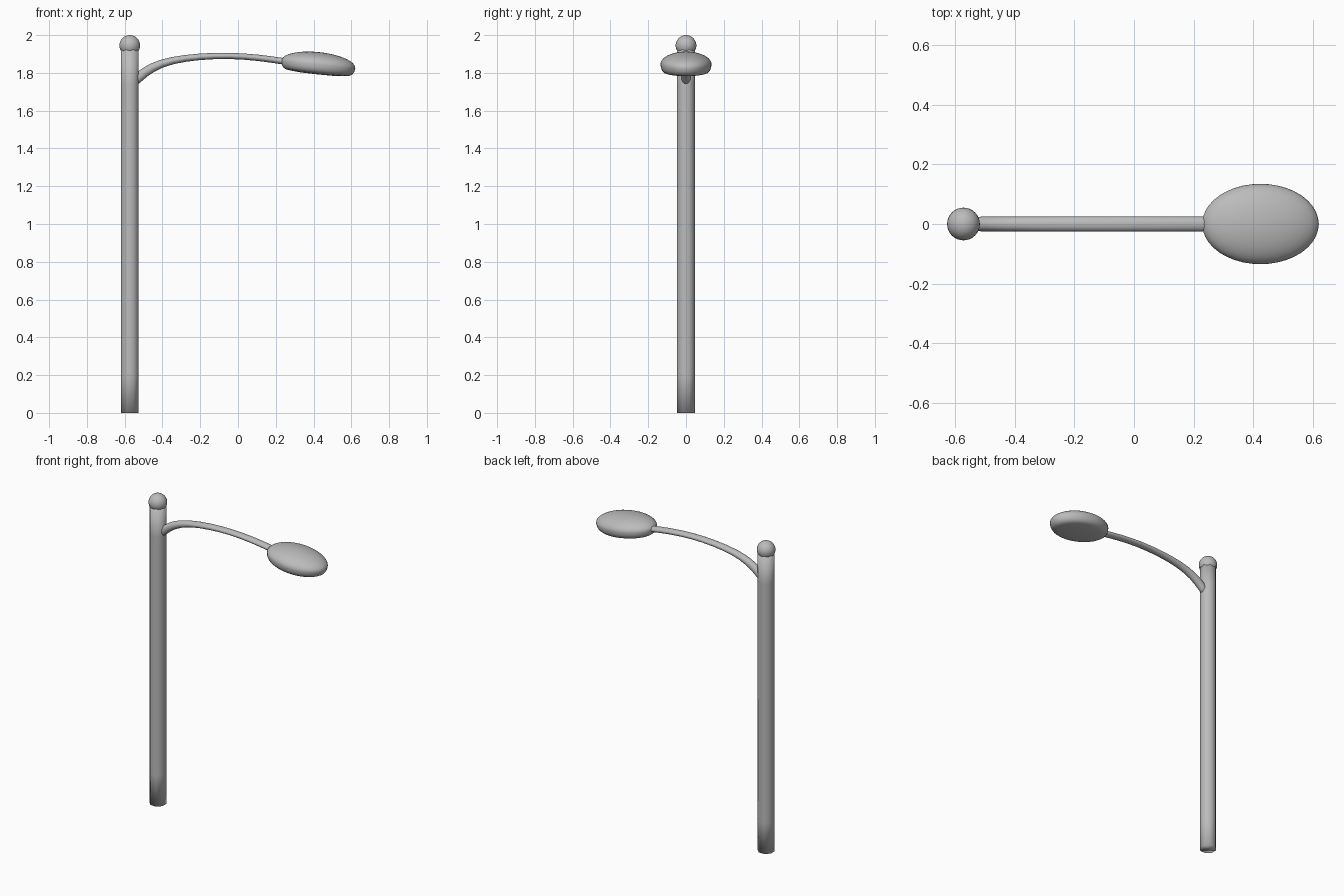
import bpy, bmesh
from math import sin, cos, pi, radians

cube = bpy.data.objects.get("Cube")
if cube:
    bpy.data.objects.remove(cube)

grey = bpy.data.materials.new("grey metal")
grey.use_nodes = True
colour = (0.5, 0.5, 0.5, 1)
grey.diffuse_color = colour
grey.node_tree.nodes["Principled BSDF"].inputs["Base Color"].default_value = colour

POLE_X = -0.573


def loft(name, rings):
    """Skin a list of equal-sized point rings, close both ends, shade smooth."""
    bm = bmesh.new()
    loops = [[bm.verts.new(p) for p in ring] for ring in rings]
    n = len(loops[0])
    for a, b in zip(loops, loops[1:]):
        for i in range(n):
            j = (i + 1) % n
            bm.faces.new((a[i], a[j], b[j], b[i]))
    bm.faces.new(loops[0])
    bm.faces.new(loops[-1])
    bmesh.ops.recalc_face_normals(bm, faces=bm.faces)
    for face in bm.faces:
        face.smooth = True
    mesh = bpy.data.meshes.new(name)
    bm.to_mesh(mesh)
    bm.free()
    mesh.materials.append(grey)
    obj = bpy.data.objects.new(name, mesh)
    bpy.context.collection.objects.link(obj)
    return obj


def flat_ring(rx, ry, z, sides, turn=0):
    angles = [turn + 2 * pi * i / sides for i in range(sides)]
    return [(rx * cos(a), ry * sin(a), z) for a in angles]


# Eight-sided pole with softly shaded ends
radius = 0.047 / cos(pi / 8)
pole = loft("pole", [flat_ring(radius, radius, z, 8, pi / 8) for z in (0, 0.2, 1.74, 1.93)])
pole.location.x = POLE_X

# Ball on top of the pole
bpy.ops.mesh.primitive_uv_sphere_add(segments=32, ring_count=16, radius=0.055,
                                     location=(POLE_X, 0, 1.945))
ball = bpy.context.object
ball.name = "ball_finial"
ball.data.materials.append(grey)
bpy.ops.object.shade_smooth()

# Arched arm: each section runs from an upper to a lower point (x, z, x, z)
sections = [
    (-0.56, 1.78, -0.55, 1.72), (-0.526, 1.812, -0.515, 1.75),
    (-0.468, 1.852, -0.45, 1.808), (-0.362, 1.886, -0.345, 1.85),
    (-0.204, 1.905, -0.2, 1.87), (-0.045, 1.909, -0.045, 1.876),
    (0.114, 1.898, 0.11, 1.864), (0.25, 1.878, 0.245, 1.843),
    (0.32, 1.866, 0.315, 1.831),
]


def arm_ring(x1, z1, x2, z2, sides=16):
    ring = []
    for i in range(sides):
        a = 2 * pi * i / sides
        t = (1 - cos(a)) / 2
        ring.append((x1 + (x2 - x1) * t, 0.025 * sin(a), z1 + (z2 - z1) * t))
    return ring


arm = loft("curved_arm", [arm_ring(*s) for s in sections])
bevel = arm.modifiers.new("smooth_arch", 'SUBSURF')
bevel.levels = bevel.render_levels = 1

# Oval lamp head: domed top, rounded rim, shallow underside
dome = [(cos(radians(a)), 0.065 * sin(radians(a))) for a in range(88, -1, -8)]
underside = [(0.985, -0.018), (0.94, -0.033), (0.86, -0.043),
             (0.75, -0.047), (0.45, -0.052), (0.03, -0.053)]
lamp = loft("lamp_head", [flat_ring(0.197 * r, 0.135 * r, z, 40) for r, z in dome + underside])
lamp.location = (0.425, 0, 1.845)
lamp.rotation_euler.y = radians(6)
